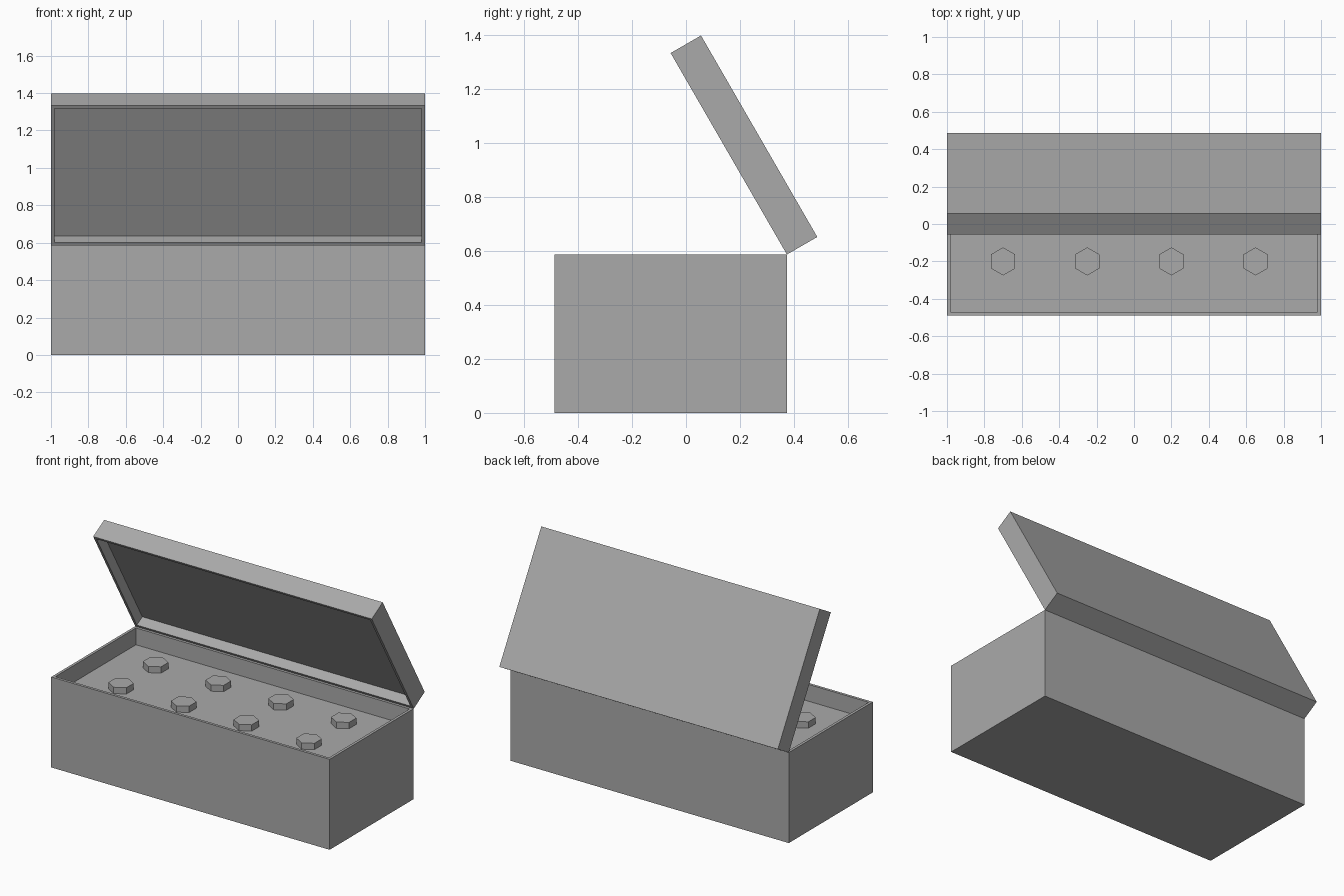
import bpy
import bmesh
import math
from mathutils import Matrix, Vector

if "Cube" in bpy.data.objects:
    bpy.data.objects.remove(bpy.data.objects["Cube"], do_unlink=True)

WIDTH, DEPTH, HEIGHT = 2.0, 0.862, 0.587
LID_THICKNESS = 0.13
WALL = 0.025
HINGE = Vector((0, 0.374, HEIGHT))
FLOOR_Z = 0.478
PEG_TOP = 0.519

grey = bpy.data.materials.new("plain grey")
grey.use_nodes = True
colour = (0.4, 0.4, 0.4, 1)
grey.diffuse_color = colour
grey.node_tree.nodes["Principled BSDF"].inputs["Base Color"].default_value = colour


def add_object(name, bm):
    mesh = bpy.data.meshes.new(name)
    bm.to_mesh(mesh)
    bm.free()
    mesh.materials.append(grey)
    obj = bpy.data.objects.new(name, mesh)
    bpy.context.collection.objects.link(obj)
    return obj


def hollow_box(name, height, recess, open_side):
    """Box with its bottom back edge at the origin, recessed on top (1) or below (-1)."""
    bm = bmesh.new()
    bmesh.ops.create_cube(bm, size=1)
    bmesh.ops.scale(bm, vec=(WIDTH, DEPTH, height), verts=bm.verts)
    bmesh.ops.translate(bm, vec=(0, -DEPTH / 2, height / 2), verts=bm.verts)
    bm.normal_update()
    mouth = [f for f in bm.faces if f.normal.z * open_side > 0.9]
    bmesh.ops.inset_region(bm, faces=mouth, thickness=WALL)
    bm.normal_update()
    bmesh.ops.inset_individual(bm, faces=mouth, thickness=0, depth=-recess)
    return add_object(name, bm)


# Open box with a raised inner floor
box = hollow_box("box_body", HEIGHT, HEIGHT - FLOOR_Z, 1)
box.location = (0, HINGE.y, 0)

# Lid, swung open about the back edge
lid = hollow_box("open_lid", LID_THICKNESS, LID_THICKNESS / 2, -1)
lid.location = HINGE
lid.rotation_euler.x = math.radians(-60)

# Two rows of hexagonal pegs on the inner floor
for row, y in (("front", -0.2), ("back", 0.155)):
    for i in range(4):
        bm = bmesh.new()
        bmesh.ops.create_cone(bm, cap_ends=True, segments=6, radius1=0.075,
                              radius2=0.075, depth=PEG_TOP - FLOOR_Z)
        peg = add_object(f"{row}_peg_{i + 1}", bm)
        peg.location = (-0.7 + 0.45 * i, y, (PEG_TOP + FLOOR_Z) / 2)
